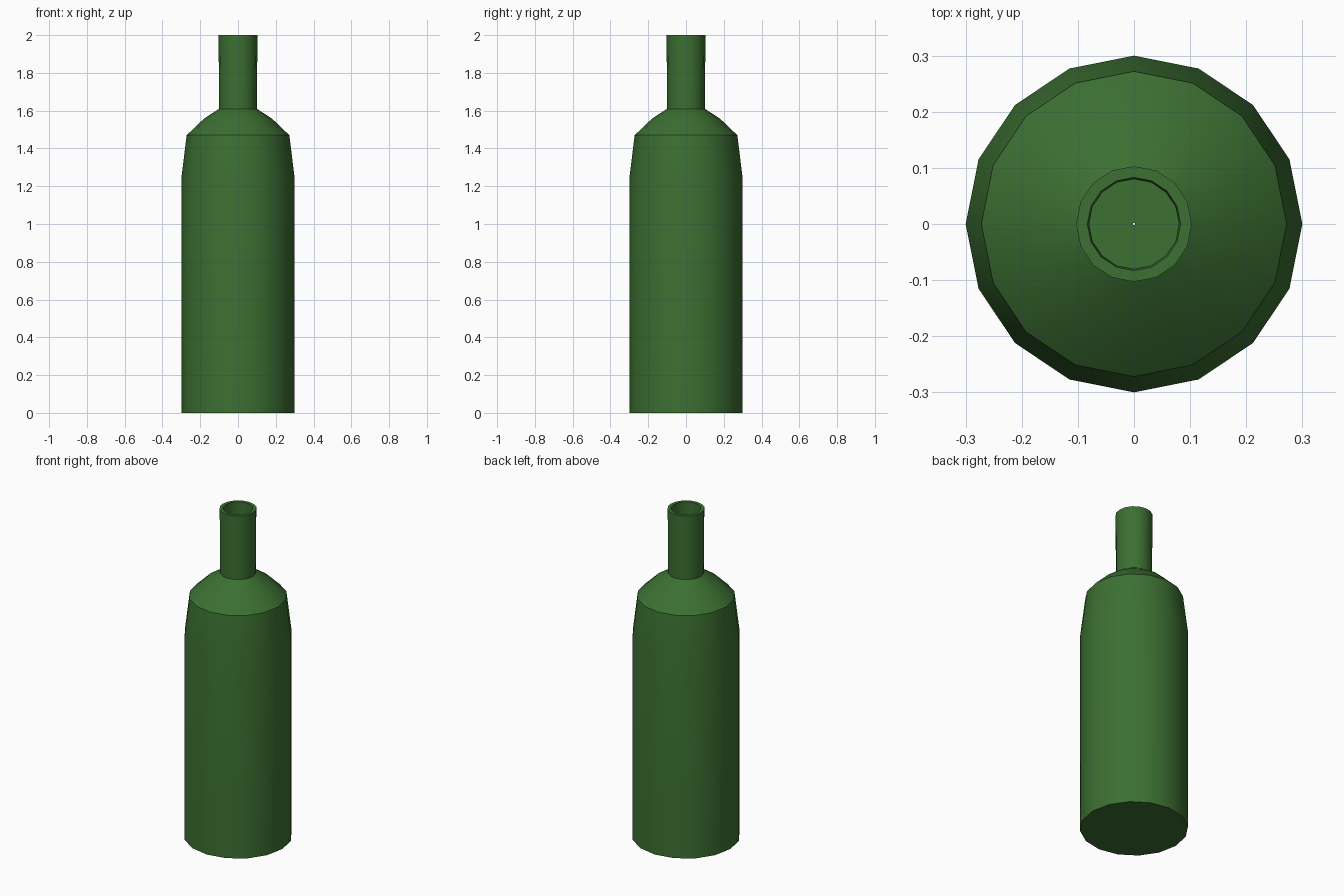
import bpy, bmesh, math

cube = bpy.data.objects.get("Cube")
if cube:
    bpy.data.objects.remove(cube, do_unlink=True)

SIDES = 16
WALL = 0.02

# Green glass colour
glass = bpy.data.materials.new("green_glass")
glass.use_nodes = True
colour = (0.045, 0.16, 0.032, 1)
glass.diffuse_color = colour
glass.node_tree.nodes["Principled BSDF"].inputs["Base Color"].default_value = colour

# Outer wall from base centre to rim, then inner wall back down;
# a pinhole is left on the axis
outer = [(0.002, 0), (0.3, 0), (0.3, 1.24), (0.272, 1.47),
         (0.18, 1.558), (0.1, 1.61), (0.103, 2)]
inner = [(0.083, 2), (0.08, 1.6), (0.165, 1.54), (0.253, 1.457),
         (0.28, 1.24), (0.28, WALL), (0.002, WALL)]
profile = outer + inner

# Revolve the closed wall section around z
bm = bmesh.new()
rings = []
for i in range(SIDES):
    a = math.tau * i / SIDES
    rings.append([bm.verts.new((r * math.cos(a), r * math.sin(a), z)) for r, z in profile])
count = len(profile)
for i, ring in enumerate(rings):
    nxt = rings[(i + 1) % SIDES]
    for j in range(count):
        k = (j + 1) % count
        bm.faces.new((ring[j], nxt[j], nxt[k], ring[k]))
bmesh.ops.recalc_face_normals(bm, faces=bm.faces)
mesh = bpy.data.meshes.new("bottle")
bm.to_mesh(mesh)
bm.free()
mesh.materials.append(glass)

bottle = bpy.data.objects.new("bottle", mesh)
bpy.context.collection.objects.link(bottle)

# Smooth sides with crisp shoulder, neck and rim edges
bpy.ops.object.select_all(action="DESELECT")
bottle.select_set(True)
bpy.context.view_layer.objects.active = bottle
bpy.ops.object.shade_smooth_by_angle(angle=math.radians(30))
